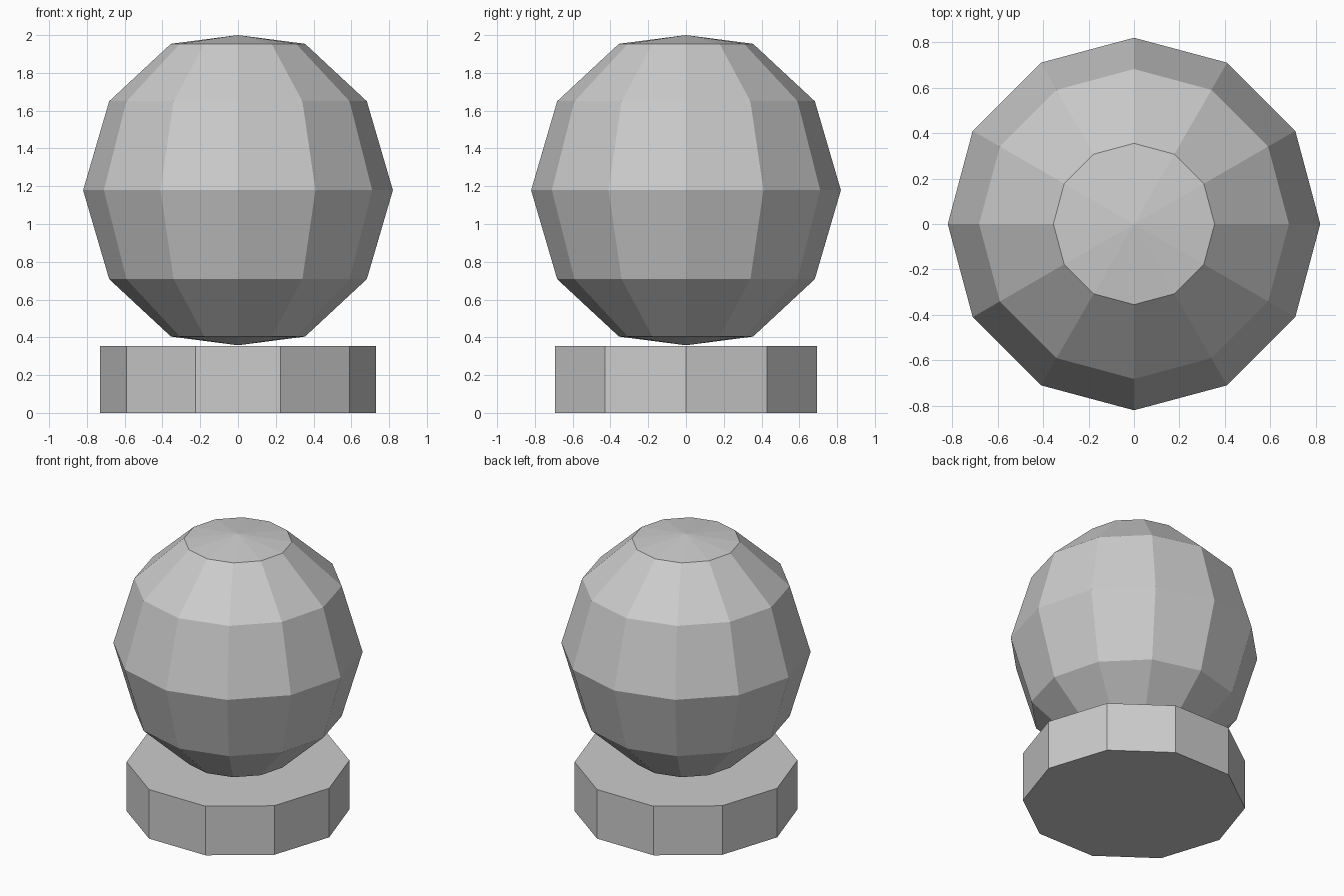
import bpy, bmesh
from math import cos, sin, tau

if "Cube" in bpy.data.objects:
    bpy.data.objects.remove(bpy.data.objects["Cube"])


def lathe(name, profile, sides):
    """Revolve (radius, z) points; radius 0 makes a pole, open ends get a cap."""
    bm = bmesh.new()
    rings = []
    for r, z in profile:
        n = sides if r > 0 else 1
        rings.append([bm.verts.new((r * cos(tau * i / sides), r * sin(tau * i / sides), z))
                      for i in range(n)])
    for a, b in zip(rings, rings[1:]):
        for i in range(sides):
            j = (i + 1) % sides
            if len(a) == 1:
                bm.faces.new((a[0], b[j], b[i]))
            elif len(b) == 1:
                bm.faces.new((a[i], a[j], b[0]))
            else:
                bm.faces.new((a[i], a[j], b[j], b[i]))
    for ring in (rings[0], rings[-1]):
        if len(ring) > 1:
            bm.faces.new(ring)
    bmesh.ops.recalc_face_normals(bm, faces=bm.faces)
    mesh = bpy.data.meshes.new(name)
    bm.to_mesh(mesh)
    bm.free()
    obj = bpy.data.objects.new(name, mesh)
    bpy.context.collection.objects.link(obj)
    return obj


# Ten-sided plinth
lathe("base", [(0.73, 0), (0.73, 0.355)], 10)

# Twelve-sided faceted ball, mirrored about its equator
middle = 1.179
half = [(0, 0.821), (0.355, 0.775), (0.682, 0.471)]
profile = ([(r, middle - h) for r, h in half] + [(0.82, middle)]
           + [(r, middle + h) for r, h in reversed(half)])
lathe("ball", profile, 12)
